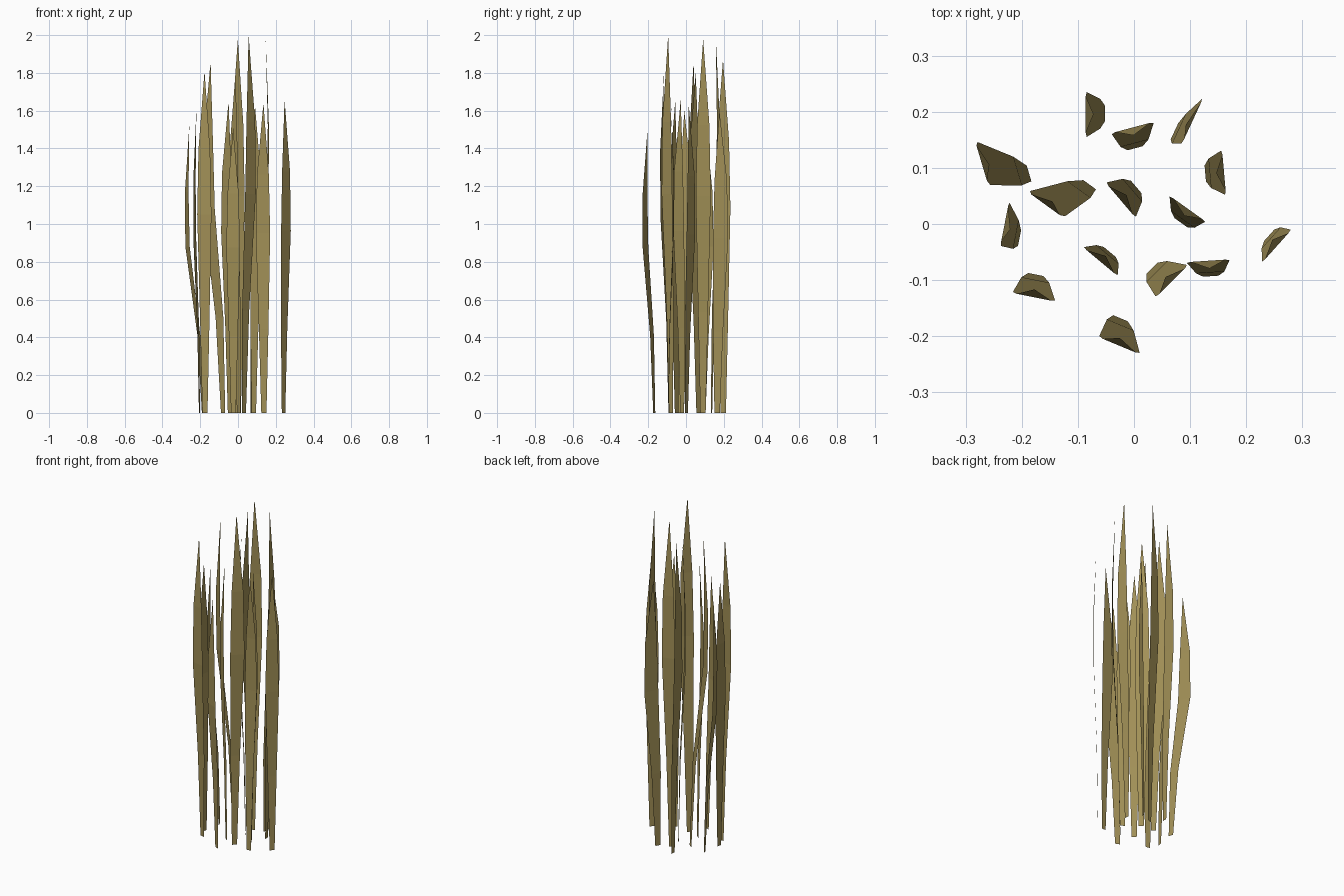
import bpy
from mathutils import Vector

# one dry-grass colour
mat = bpy.data.materials.new("dry_grass")
mat.diffuse_color = (0.36, 0.28, 0.095, 1)

# widest edge points (ax, ay, bx, by), base centre (x, y), height
BLADES = [
    (-.086, .235, -.086, .155, -.052, .197, 1.87),
    (-.040, .162, .035, .182, .002, .135, 1.98),
    (.123, .224, .086, .144, .072, .165, 1.60),
    (-.283, .147, -.260, .070, -.187, .090, 1.52),
    (-.189, .057, -.127, .012, -.079, .070, 1.86),
    (-.050, .073, .002, .012, .004, .066, 1.80),
    (.157, .131, .164, .052, .127, .090, 1.98),
    (.064, .050, .127, .005, .084, .002, 1.63),
    (-.223, .039, -.238, -.038, -.204, -.025, 1.60),
    (-.090, -.042, -.030, -.092, -.043, -.050, 1.65),
    (.096, -.074, .040, -.130, .032, -.079, 2.00),
    (.094, -.068, .170, -.063, .137, -.093, 1.64),
    (.280, -.011, .229, -.068, .241, -.020, 1.66),
    (-.216, -.123, -.141, -.138, -.175, -.090, 1.81),
    (-.062, -.202, .010, -.232, -.024, -.168, 1.51),
]
# height fraction, width fraction, bend fraction
LEVELS = [(0, .36, 0), (.27, .66, .24), (.58, 1, .95), (.77, .82, 1)]


def blade(i, ax, ay, bx, by, cx, cy, h):
    """Flat tapering ribbon that bends outward and curls back at the tip."""
    a, b, base = Vector((ax, ay, 0)), Vector((bx, by, 0)), Vector((cx, cy, 0))
    mid, half = (a + b) / 2, (b - a) / 2
    bend = mid - base
    verts = []
    for f, w, o in LEVELS:
        c = base + bend * o + Vector((0, 0, f * h))
        verts += [c - half * w, c + half * w]
    verts.append(mid - bend.normalized() * .014 + Vector((0, 0, h)))
    # face the front of the ribbon toward the bend direction
    faces = [(2 * k, 2 * k + 1, 2 * k + 3, 2 * k + 2) for k in range(3)] + [(6, 7, 8)]
    if half.cross(Vector((0, 0, 1))).dot(bend) < 0:
        faces = [f[::-1] for f in faces]
    me = bpy.data.meshes.new(f"grass_blade_{i}")
    me.from_pydata(verts, [], faces)
    me.materials.append(mat)
    bpy.context.collection.objects.link(bpy.data.objects.new(me.name, me))


for i, spec in enumerate(BLADES, 1):
    blade(i, *spec)
